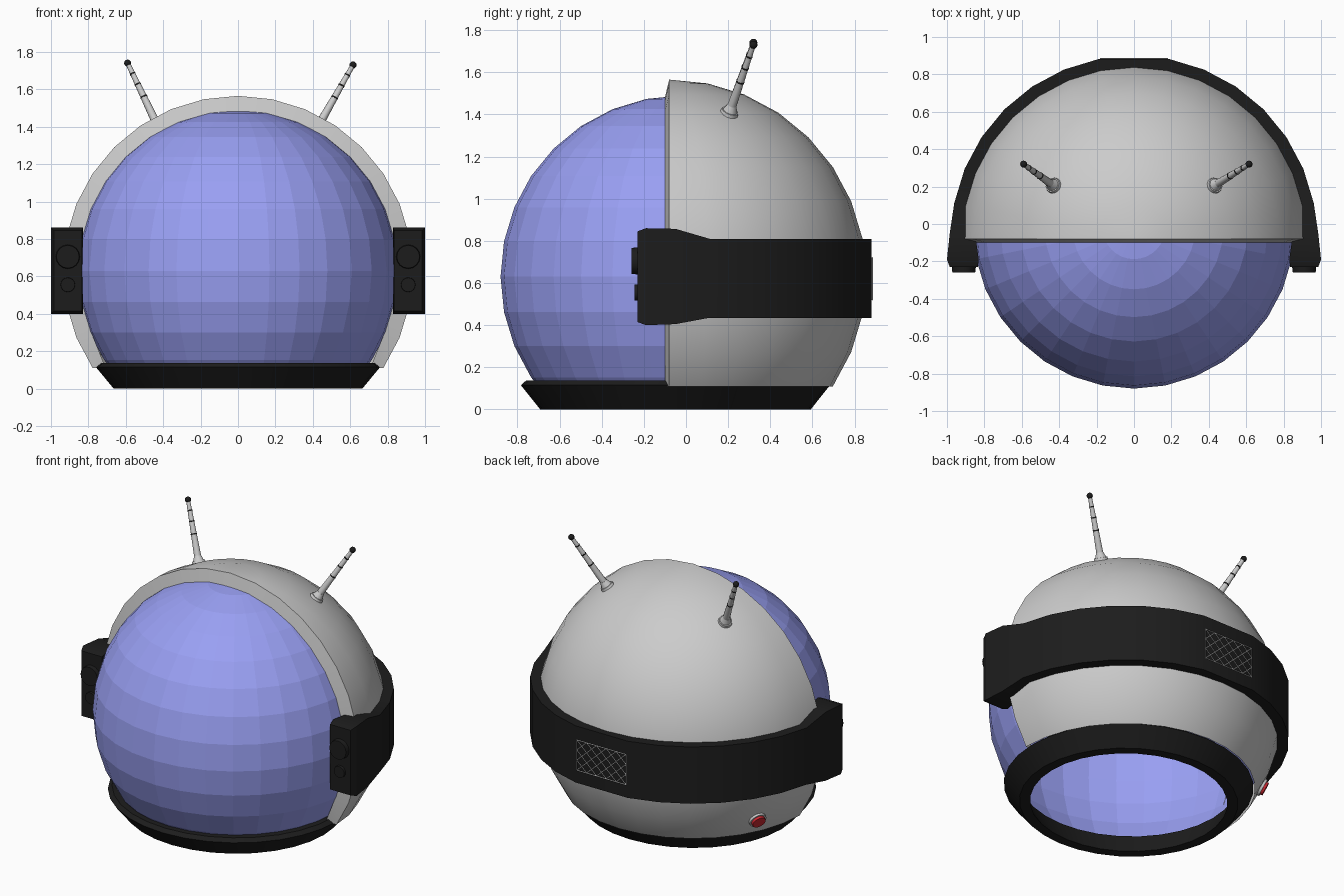
import bpy, bmesh, math
from mathutils import Vector, Matrix

if "Cube" in bpy.data.objects:
    bpy.data.objects.remove(bpy.data.objects["Cube"])


def material(name, rgb):
    m = bpy.data.materials.new(name)
    m.diffuse_color = (*rgb, 1)
    m.use_nodes = True
    m.node_tree.nodes["Principled BSDF"].inputs["Base Color"].default_value = m.diffuse_color
    return m


BLUE = material("blue_glass", (0.32, 0.35, 0.90))
BLACK = material("black", (0.012, 0.012, 0.012))
RED = material("red", (0.6, 0.02, 0.03))


def finish(name, bm, mat=None, smooth=None, recalc=True):
    if recalc:
        bmesh.ops.recalc_face_normals(bm, faces=bm.faces[:])
    me = bpy.data.meshes.new(name)
    bm.to_mesh(me)
    bm.free()
    ob = bpy.data.objects.new(name, me)
    bpy.context.collection.objects.link(ob)
    if mat:
        me.materials.append(mat)
    if smooth:
        bpy.ops.object.select_all(action='DESELECT')
        ob.select_set(True)
        bpy.context.view_layer.objects.active = ob
        bpy.ops.object.shade_smooth_by_angle(angle=math.radians(smooth))
    return ob


def add_rod(bm, a, b, r1, r2=None, segs=12):
    a, b = Vector(a), Vector(b)
    d = b - a
    mat = Matrix.Translation((a + b) / 2) @ d.to_track_quat('Z', 'Y').to_matrix().to_4x4()
    bmesh.ops.create_cone(bm, cap_ends=True, segments=segs, radius1=r1,
                          radius2=r1 if r2 is None else r2, depth=d.length, matrix=mat)


def rod(name, a, b, r1, r2=None, mat=None, segs=12):
    bm = bmesh.new()
    add_rod(bm, a, b, r1, r2, segs)
    return finish(name, bm, mat, 40)


def cut(bm, co, no):
    bmesh.ops.bisect_plane(bm, geom=bm.verts[:] + bm.edges[:] + bm.faces[:], dist=1e-4,
                           plane_co=co, plane_no=no, clear_inner=True)


# Faceted visor globe, open at the neck
bm = bmesh.new()
bmesh.ops.create_uvsphere(bm, u_segments=32, v_segments=16, radius=0.86)
cut(bm, (0, 0, -0.51), (0, 0, 1))
bmesh.ops.translate(bm, verts=bm.verts[:], vec=(0, -0.02, 0.63))
finish("visor_globe", bm, BLUE)

# Rear shell: half sphere with a front rim folded in to the visor
C, R = Vector((0, -0.08, 0.63)), 0.935
bm = bmesh.new()
bmesh.ops.create_uvsphere(bm, u_segments=32, v_segments=16, radius=R)
cut(bm, (0, 0, 0), (0, 1, 0))
cut(bm, (0, 0, -0.52), (0, 0, 1))
edges = [e for e in bm.edges if e.is_boundary and all(v.co.y < 1e-3 for v in e.verts)]
new = bmesh.ops.extrude_edge_only(bm, edges=edges)["geom"]
for v in new:
    if isinstance(v, bmesh.types.BMVert):
        v.co.x *= 0.91
        v.co.z *= 0.91 if v.co.z > -0.5 else 1
        v.co.y = -0.02
bmesh.ops.translate(bm, verts=bm.verts[:], vec=C)
finish("rear_shell", bm, None, 40)

# Neck ring: oval lathe
profile = [(0.60, 0), (0.665, 0), (0.76, 0.115), (0.735, 0.137), (0.66, 0.137)]
bm = bmesh.new()
N = 32
rings = [[bm.verts.new((r * math.cos(2 * math.pi * i / N),
                        -0.05 + 0.965 * r * math.sin(2 * math.pi * i / N), z))
          for i in range(N)] for r, z in profile]
for k in range(len(rings)):
    a, b = rings[k], rings[(k + 1) % len(rings)]
    for i in range(N):
        j = (i + 1) % N
        bm.faces.new((a[i], a[j], b[j], b[i]))
finish("neck_ring", bm, BLACK, 30)

# Headband with flared ear pads: stations (outer x, y, inner x, y, z low, z high)
half = []
for k in range(1, 8):
    t = math.radians(11.25 * k)
    s, c = math.sin(t), math.cos(t)
    half.append((0.98 * s, -0.08 + 0.98 * c, 0.9 * s, -0.08 + 0.9 * c, 0.435, 0.81))
half += [(0.985, -0.05, 0.85, -0.05, 0.405, 0.857),
         (1.0, -0.19, 0.83, -0.19, 0.40, 0.86),
         (0.985, -0.23, 0.835, -0.23, 0.415, 0.845)]
stations = [(-a, b, -c, d, e, f) for a, b, c, d, e, f in reversed(half)] + half
bm = bmesh.new()
loops = [[bm.verts.new(p) for p in ((xo, yo, z0), (xo, yo, z1), (xi, yi, z1), (xi, yi, z0))]
         for xo, yo, xi, yi, z0, z1 in stations]
for a, b in zip(loops, loops[1:]):
    for i in range(4):
        j = (i + 1) % 4
        bm.faces.new((a[i], a[j], b[j], b[i]))
bm.faces.new(loops[0])
bm.faces.new(loops[-1])
finish("headband", bm, BLACK, 25)

# Knobs on the front of each ear pad
for side, s in (("left", -1), ("right", 1)):
    for part, z, r, y in (("upper", 0.705, 0.068, -0.258), ("lower", 0.555, 0.042, -0.245)):
        rod(f"{side}_{part}_knob", (s * 0.91, -0.2, z), (s * 0.91, y, z), r, r * 0.9, BLACK, 16)

# Antennas: flared foot, tapered mast, dark bands and tip
for side, base, tip in (("left", (-0.43, 0.205, 1.405), (-0.59, 0.32, 1.74)),
                        ("right", (0.43, 0.205, 1.405), (0.615, 0.32, 1.73))):
    base, tip = Vector(base), Vector(tip)
    n = (base - C).normalized()
    rod(f"{side}_antenna_foot", base - n * 0.02, base + n * 0.015, 0.048, 0.04, None, 16)
    rod(f"{side}_antenna_flare", base, base.lerp(tip, 0.12), 0.04, 0.022)
    rod(f"{side}_antenna_mast", base, tip, 0.023, 0.012)
    for k, f in enumerate((0.45, 0.65, 0.82)):
        r = 0.0245 - 0.011 * f
        rod(f"{side}_antenna_band_{k + 1}", base.lerp(tip, f), base.lerp(tip, f + 0.02), r, r, BLACK)
    bm = bmesh.new()
    bmesh.ops.create_uvsphere(bm, u_segments=12, v_segments=8, radius=0.019,
                              matrix=Matrix.Translation(tip))
    finish(f"{side}_antenna_tip", bm, BLACK, 40)

# Wire grille on the back of the headband
bm = bmesh.new()
W, H, nx, nz, y, zc = 0.36, 0.2, 5, 3, 0.884, 0.62
gx = [-W / 2 + W * i / nx for i in range(nx + 1)]
gz = [zc - H / 2 + H * j / nz for j in range(nz + 1)]
wires = [(gx[0], gz[0], gx[-1], gz[0]), (gx[0], gz[-1], gx[-1], gz[-1]),
         (gx[0], gz[0], gx[0], gz[-1]), (gx[-1], gz[0], gx[-1], gz[-1])]
for i in range(nx):
    for j in range(nz):
        wires += [(gx[i], gz[j], gx[i + 1], gz[j + 1]), (gx[i], gz[j + 1], gx[i + 1], gz[j])]
for x0, z0, x1, z1 in wires:
    add_rod(bm, (x0, y, z0), (x1, y, z1), 0.003, segs=4)
finish("rear_grille", bm)

# Red button with grey collar, low on the left rear
n = Vector((-0.74, 0.39, -0.41)).normalized()
rod("button_collar", C + n * 0.91, C + n * 0.942, 0.057, 0.054, None, 20)
rod("red_button", C + n * 0.92, C + n * 0.957, 0.047, 0.042, RED, 20)
